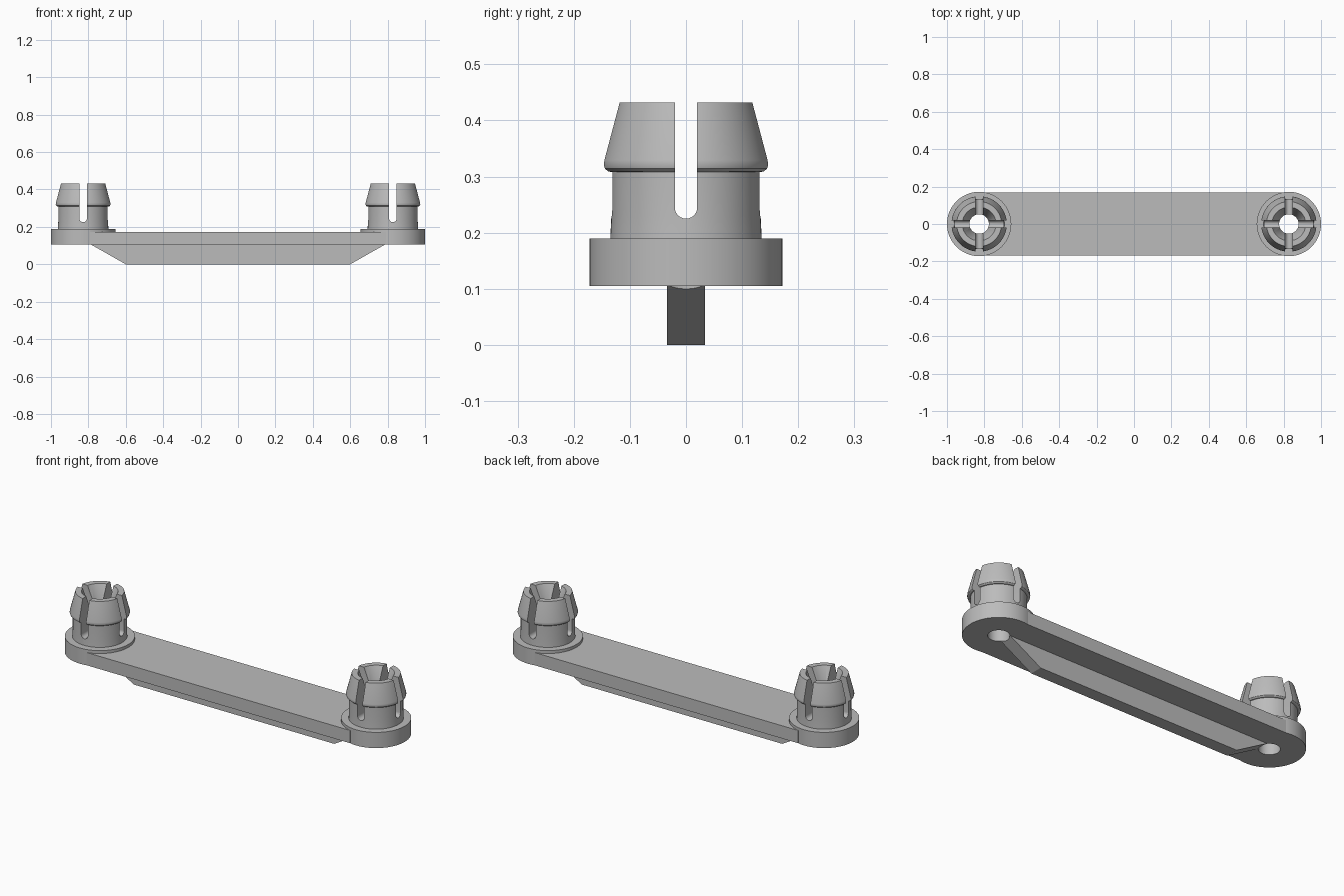
import bpy
import bmesh
from math import cos, sin, pi, radians

if "Cube" in bpy.data.objects:
    bpy.data.objects.remove(bpy.data.objects["Cube"], do_unlink=True)

# Single plastic colour
plastic = bpy.data.materials.new("grey plastic")
plastic.use_nodes = True
GREY = (0.5, 0.5, 0.5, 1)
plastic.diffuse_color = GREY
plastic.node_tree.nodes["Principled BSDF"].inputs["Base Color"].default_value = GREY

END_X = 0.828     # centre of each end
BORE_R = 0.052
BASE_Z = 0.105    # underside of the strap
SEGMENTS = 64


def make_object(name, bm):
    bmesh.ops.recalc_face_normals(bm, faces=bm.faces)
    mesh = bpy.data.meshes.new(name)
    bm.to_mesh(mesh)
    bm.free()
    mesh.materials.append(plastic)
    obj = bpy.data.objects.new(name, mesh)
    bpy.context.collection.objects.link(obj)
    return obj


def extrude_outline(name, outline, depth):
    """Outline in x, z extruded symmetrically along y."""
    bm = bmesh.new()
    face = bm.faces.new([bm.verts.new((x, -depth / 2, z)) for x, z in outline])
    new = bmesh.ops.extrude_face_region(bm, geom=[face])["geom"]
    bmesh.ops.translate(bm, vec=(0, depth, 0),
                        verts=[v for v in new if isinstance(v, bmesh.types.BMVert)])
    return make_object(name, bm)


def lathe(name, profile):
    """Closed profile of (radius, z) points turned around z."""
    bm = bmesh.new()
    rings = [[bm.verts.new((r * cos(2 * pi * i / SEGMENTS), r * sin(2 * pi * i / SEGMENTS), z))
              for i in range(SEGMENTS)] for r, z in profile]
    for a, b in zip(rings, rings[1:] + rings[:1]):
        for i in range(SEGMENTS):
            j = (i + 1) % SEGMENTS
            bm.faces.new((a[i], a[j], b[j], b[i]))
    return make_object(name, bm)


def drill_cutter(x, radius):
    bm = bmesh.new()
    bmesh.ops.create_cone(bm, cap_ends=True, segments=SEGMENTS,
                          radius1=radius, radius2=radius, depth=1)
    bmesh.ops.translate(bm, vec=(x, 0, 0), verts=bm.verts)
    return make_object("drill_cutter", bm)


def cut(obj, cutter):
    cutter.hide_render = True
    mod = obj.modifiers.new("cut", "BOOLEAN")
    mod.operation = "DIFFERENCE"
    mod.solver = "EXACT"
    mod.object = cutter
    bpy.context.view_layer.objects.active = obj
    bpy.ops.object.modifier_apply(modifier=mod.name)
    bpy.data.objects.remove(cutter, do_unlink=True)


def smooth(obj):
    bpy.ops.object.select_all(action="DESELECT")
    obj.select_set(True)
    bpy.context.view_layer.objects.active = obj
    bpy.ops.object.shade_smooth_by_angle(angle=radians(30))


# Flat strap joining the two ends, and the stiffening rib beneath it
strap = extrude_outline("strap", [(-0.79, BASE_Z), (0.79, BASE_Z),
                                  (0.79, 0.174), (-0.79, 0.174)], 0.336)
rib = extrude_outline("rib", [(-0.6, 0), (0.6, 0),
                              (0.785, BASE_Z), (-0.785, BASE_Z)], 0.068)
for x in (-END_X, END_X):
    cut(strap, drill_cutter(x, 0.17))
    cut(rib, drill_cutter(x, BORE_R))

# Round base, barbed post and funnel-topped bore in one turned profile
CLIP = [(BORE_R, BASE_Z), (0.172, BASE_Z), (0.172, 0.19), (0.135, 0.19),
        (0.133, 0.23), (0.133, 0.308), (0.14, 0.309), (0.146, 0.314),
        (0.148, 0.321), (0.147, 0.329), (0.12, 0.432), (0.09, 0.432),
        (BORE_R, 0.34)]

# Round-bottomed slot outline
SLOT_R, SLOT_Z = 0.02, 0.245
slot = [(SLOT_R * cos(pi + pi * i / 12), SLOT_Z + SLOT_R * sin(pi + pi * i / 12))
        for i in range(13)] + [(SLOT_R, 0.5), (-SLOT_R, 0.5)]

for side, x in (("left", END_X), ("right", -END_X)):
    clip = lathe(side + "_snap_clip", CLIP)
    for turn in (0, pi / 2):
        cutter = extrude_outline("slot_cutter", slot, 0.4)
        cutter.rotation_euler.z = turn
        cut(clip, cutter)
    clip.location.x = x
    smooth(clip)
